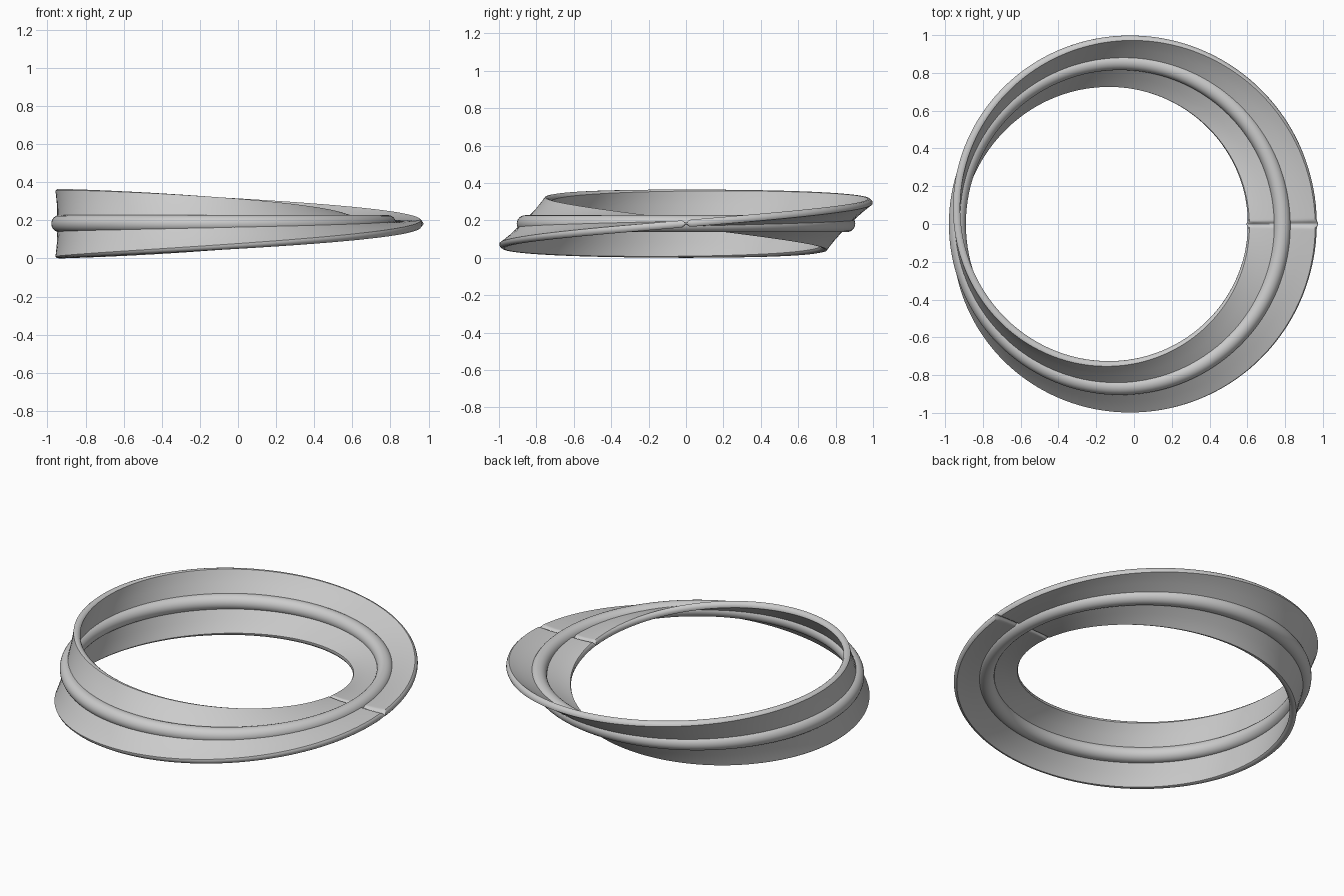
import bpy, bmesh, math
from mathutils import Vector

cube = bpy.data.objects.get("Cube")
if cube:
    bpy.data.objects.remove(cube)

CENTRE = Vector((-0.075, 0, 0.183))
RADIUS = 0.86
STEPS = 240

grey = bpy.data.materials.new("light grey")
grey.use_nodes = True
grey.diffuse_color = (0.6, 0.6, 0.6, 1)
grey.node_tree.nodes["Principled BSDF"].inputs["Base Color"].default_value = grey.diffuse_color

# Band cross-section: one half, the other half is its half-turn
half = [(0.1825, 0), (0.181, 0.011), (0.174, 0.019), (0.15, 0.017), (0.1, 0.014),
        (0, 0.014), (-0.1, 0.014), (-0.15, 0.017), (-0.174, 0.019), (-0.181, 0.011)]
profile = half + [(-w, -t) for w, t in half]
count = len(profile)


def band_ring(bm, angle):
    """One cross-section, tilted by half the angle and pinched at the seam."""
    pinch = math.exp(-(angle / 0.012) ** 2)
    radial = Vector((math.cos(angle), math.sin(angle), 0))
    up = Vector((0, 0, 1))
    c, s = math.cos(angle / 2), math.sin(angle / 2)
    across, normal = radial * c + up * s, up * c - radial * s
    return [bm.verts.new(CENTRE + radial * RADIUS
                         + across * w * (1 + 0.04 * pinch)
                         + normal * t * (1 - 0.75 * pinch))
            for w, t in profile]


# Half-twisted band, rings packed closer near the seam
bm = bmesh.new()
rings = []
for i in range(STEPS):
    u = 2 * i / STEPS - 1
    rings.append(band_ring(bm, math.copysign(math.pi * abs(u) ** 1.5, u)))
# Closing ring is the first one turned over
rings.append(rings[0][count // 2:] + rings[0][:count // 2])
for a, b in zip(rings, rings[1:]):
    for j in range(count):
        k = (j + 1) % count
        bm.faces.new((a[j], b[j], b[k], a[k]))
bmesh.ops.recalc_face_normals(bm, faces=bm.faces)
mesh = bpy.data.meshes.new("twisted_band")
bm.to_mesh(mesh)
bm.free()
band = bpy.data.objects.new("twisted_band", mesh)
bpy.context.collection.objects.link(band)

# Round rib along the middle of the band
bpy.ops.mesh.primitive_torus_add(location=CENTRE, major_radius=RADIUS, minor_radius=0.045,
                                 major_segments=160, minor_segments=24)
rib = bpy.context.object
rib.name = "centre_rib"

for part in (band, rib):
    part.data.materials.append(grey)
    bpy.ops.object.select_all(action="DESELECT")
    part.select_set(True)
    bpy.context.view_layer.objects.active = part
    bpy.ops.object.shade_smooth_by_angle(angle=math.radians(50))
